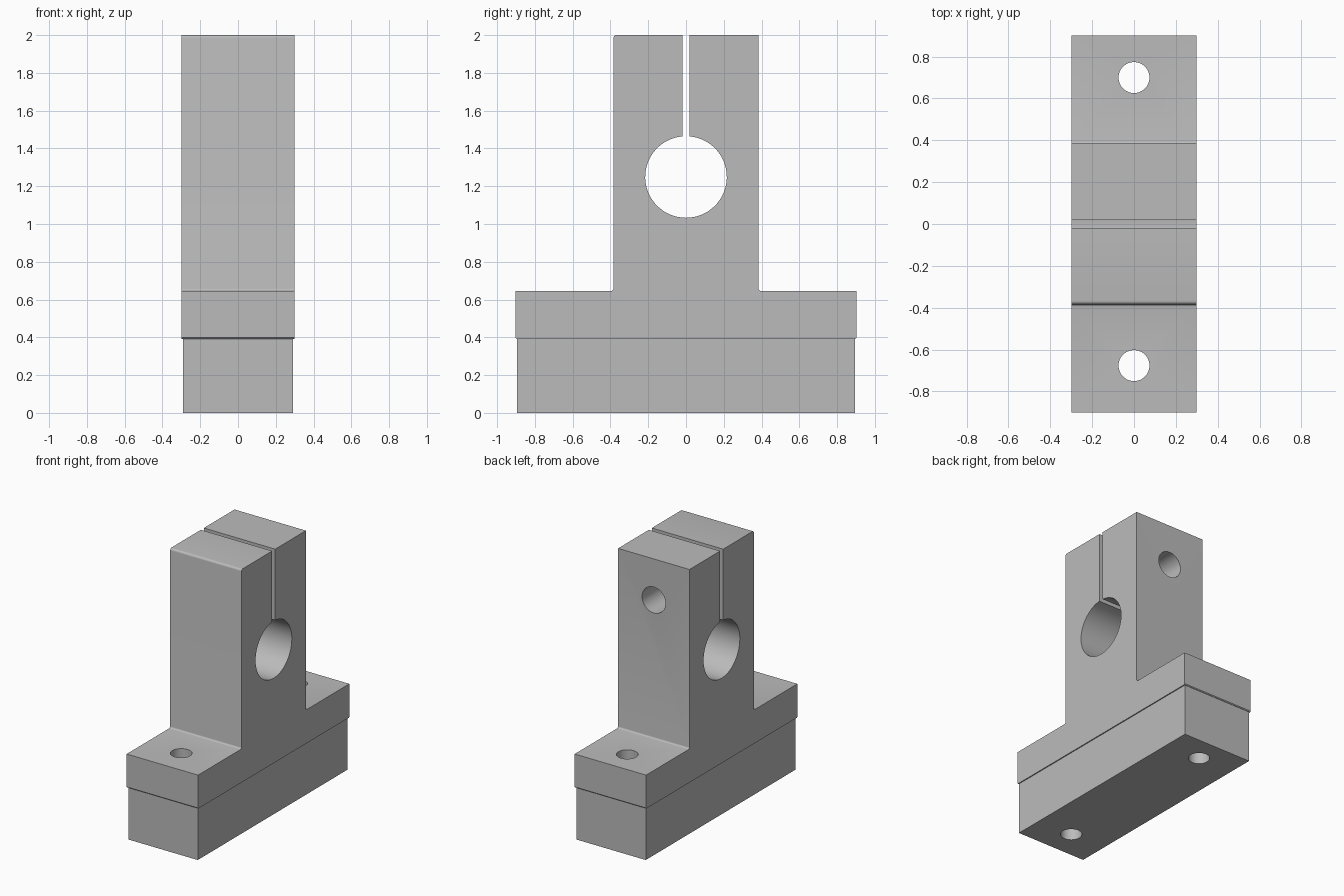
import bpy
import bmesh
import math

cube = bpy.data.objects.get("Cube")
if cube:
    bpy.data.objects.remove(cube, do_unlink=True)

# Sizes
HALF_W, FOOT_Y, TOWER_Y = 0.298, 0.902, 0.384
SEAM_Z, FOOT_Z, TOP_Z = 0.392, 0.646, 2.0
BORE_Z, BORE_R, SLOT = 1.249, 0.216, 0.018

grey = bpy.data.materials.new("machined_grey")
grey.use_nodes = True
colour = (0.5, 0.5, 0.5, 1)
grey.diffuse_color = colour
grey.node_tree.nodes["Principled BSDF"].inputs["Base Color"].default_value = colour


def extrude_profile(name, points, half_width):
    """Extrude a (y, z) outline symmetrically along x."""
    bm = bmesh.new()
    face = bm.faces.new([bm.verts.new((-half_width, y, z)) for y, z in points])
    out = bmesh.ops.extrude_face_region(bm, geom=[face])
    moved = [v for v in out["geom"] if isinstance(v, bmesh.types.BMVert)]
    bmesh.ops.translate(bm, verts=moved, vec=(2 * half_width, 0, 0))
    bmesh.ops.recalc_face_normals(bm, faces=bm.faces)
    mesh = bpy.data.meshes.new(name)
    bm.to_mesh(mesh)
    bm.free()
    obj = bpy.data.objects.new(name, mesh)
    bpy.context.collection.objects.link(obj)
    mesh.materials.append(grey)
    return obj


def arc(cy, cz, r, start, end, steps):
    angles = [math.radians(start + (end - start) * i / steps) for i in range(steps + 1)]
    return [(cy + r * math.cos(a), cz + r * math.sin(a)) for a in angles]


def drill(obj, radius, depth, location, rotation=(0, 0, 0)):
    """Cut a round hole and remove the cutter."""
    bpy.ops.mesh.primitive_cylinder_add(vertices=48, radius=radius, depth=depth,
                                        location=location, rotation=rotation)
    cutter = bpy.context.object
    cutter.name = "hole_cutter"
    cutter.hide_render = True
    cutter.data.materials.append(grey)
    mod = obj.modifiers.new("hole", "BOOLEAN")
    mod.operation = "DIFFERENCE"
    mod.solver = "EXACT"
    mod.object = cutter
    bpy.context.view_layer.objects.active = obj
    bpy.ops.object.modifier_apply(modifier=mod.name)
    bpy.data.objects.remove(cutter, do_unlink=True)


# Clamp outline: foot, tower, slot and bore in one keyhole profile
f, c = 0.012, 0.006
gap = math.degrees(math.asin(SLOT / BORE_R))
outline = [(-FOOT_Y + c, SEAM_Z), (FOOT_Y - c, SEAM_Z), (FOOT_Y, SEAM_Z + c), (FOOT_Y, FOOT_Z)]
outline += arc(TOWER_Y + f, FOOT_Z + f, f, 270, 180, 4)
outline += [(TOWER_Y, TOP_Z), (SLOT, TOP_Z)]
outline += arc(0, BORE_Z, BORE_R, 90 - gap, -270 + gap, 64)
outline += [(-SLOT, TOP_Z)]
outline += arc(-TOWER_Y + 0.016, TOP_Z - 0.016, 0.016, 90, 180, 5)
outline += arc(-TOWER_Y - f, FOOT_Z + f, f, 0, -90, 4)
outline += [(-FOOT_Y, FOOT_Z), (-FOOT_Y, SEAM_Z + c)]
clamp = extrude_profile("shaft_clamp", outline, HALF_W)

# Spacer block under the clamp
base = extrude_profile("spacer_block", [(-0.894, 0), (0.894, 0), (0.894, SEAM_Z), (-0.894, SEAM_Z)], 0.29)

# Mounting holes through foot and spacer
for part in (clamp, base):
    for y in (-0.677, 0.70):
        drill(part, 0.074, 2, (0, y, 0.4))

# Clamp screw hole in the back half of the tower
drill(clamp, 0.098, 0.5, (0, 0.25, 1.69), (math.pi / 2, 0, 0))

for part in (clamp, base):
    bpy.ops.object.select_all(action="DESELECT")
    part.select_set(True)
    bpy.context.view_layer.objects.active = part
    bpy.ops.object.shade_smooth_by_angle(angle=math.radians(30))
